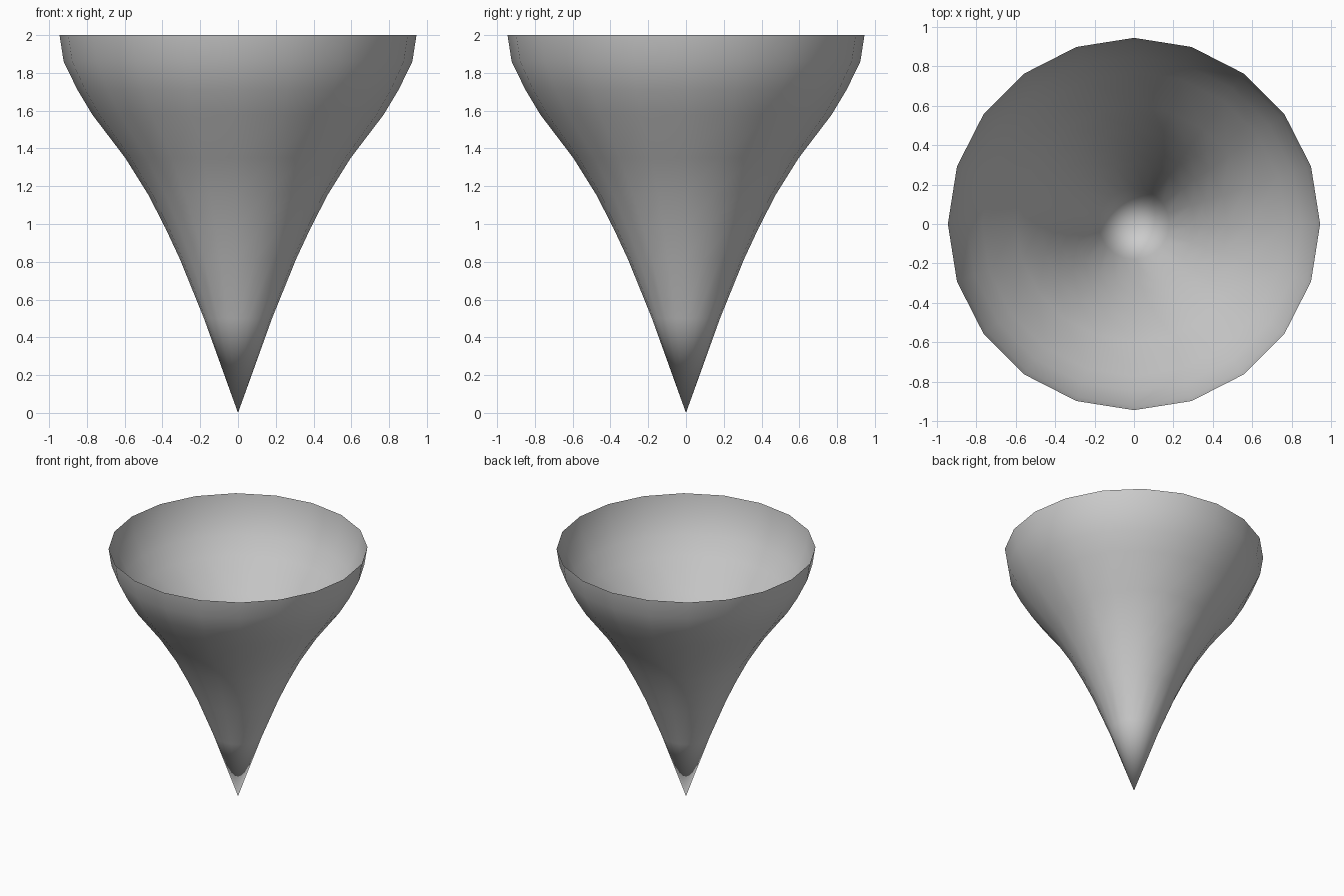
import bpy, bmesh, math

if "Cube" in bpy.data.objects:
    bpy.data.objects.remove(bpy.data.objects["Cube"])

SIDES = 20
# radius, height from tip to rim
PROFILE = [(0.18, 0.50), (0.308, 0.815), (0.385, 0.98), (0.475, 1.155),
           (0.597, 1.35), (0.772, 1.58), (0.85, 1.71), (0.923, 1.86), (0.945, 2.0)]

bm = bmesh.new()
tip = bm.verts.new((0, 0, 0))
rings = []
for r, z in PROFILE:
    rings.append([bm.verts.new((r * math.cos(2 * math.pi * i / SIDES),
                                r * math.sin(2 * math.pi * i / SIDES), z))
                  for i in range(SIDES)])

# pointed bottom
for i in range(SIDES):
    bm.faces.new((tip, rings[0][(i + 1) % SIDES], rings[0][i]))
# flared wall, open at the top
for a, b in zip(rings, rings[1:]):
    for i in range(SIDES):
        j = (i + 1) % SIDES
        bm.faces.new((a[i], a[j], b[j], b[i]))
for f in bm.faces:
    f.smooth = True

mesh = bpy.data.meshes.new("funnel_cone")
bm.to_mesh(mesh)
bm.free()
cone = bpy.data.objects.new("funnel_cone", mesh)
bpy.context.collection.objects.link(cone)
